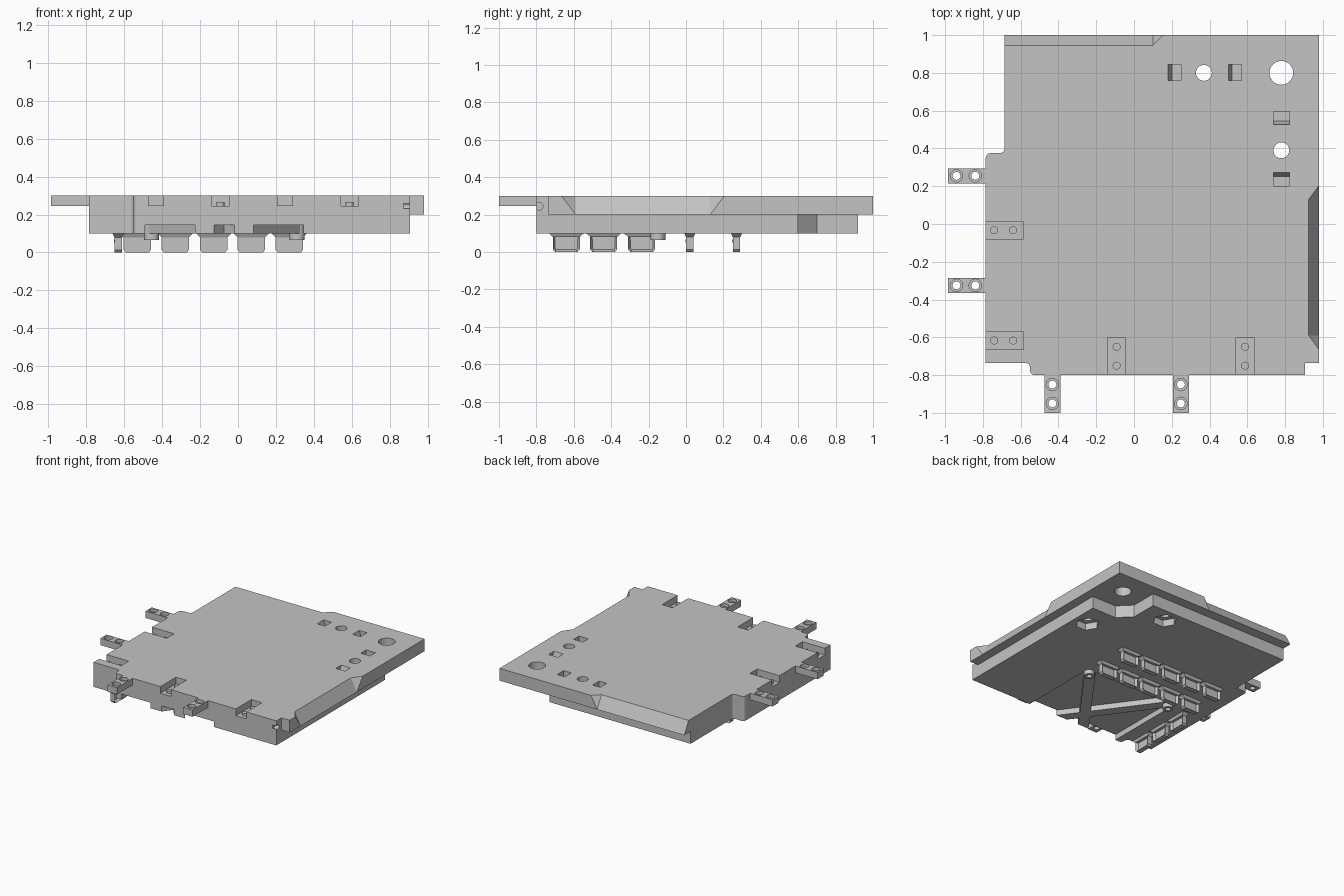
import bpy, bmesh, math
from mathutils import Matrix, Vector

if "Cube" in bpy.data.objects:
    bpy.data.objects.remove(bpy.data.objects["Cube"])

mat = bpy.data.materials.new("plain grey")
mat.diffuse_color = (0.55, 0.55, 0.55, 1)
mat.use_nodes = True
mat.node_tree.nodes["Principled BSDF"].inputs["Base Color"].default_value = mat.diffuse_color


def finish(name, bm):
    bmesh.ops.recalc_face_normals(bm, faces=bm.faces[:])
    me = bpy.data.meshes.new(name)
    bm.to_mesh(me)
    bm.free()
    me.materials.append(mat)
    ob = bpy.data.objects.new(name, me)
    bpy.context.collection.objects.link(ob)
    return ob


def prism(name, pts, z0, z1):
    bm = bmesh.new()
    f = bm.faces.new([bm.verts.new((x, y, z0)) for x, y in pts])
    r = bmesh.ops.extrude_face_region(bm, geom=[f])
    vs = [v for v in r["geom"] if isinstance(v, bmesh.types.BMVert)]
    bmesh.ops.translate(bm, verts=vs, vec=(0, 0, z1 - z0))
    return finish(name, bm)


def rect(x0, x1, y0, y1):
    return [(x0, y0), (x1, y0), (x1, y1), (x0, y1)]


def ring(x, y, r, n=32, a0=0.0):
    return [(x + r * math.cos(a0 + i * math.tau / n), y + r * math.sin(a0 + i * math.tau / n)) for i in range(n)]


def arc(cx, cy, r, a0, a1, n=6):
    return [(cx + r * math.cos(math.radians(a0 + (a1 - a0) * i / n)),
             cy + r * math.sin(math.radians(a0 + (a1 - a0) * i / n))) for i in range(n + 1)]


def hull(name, pts):
    bm = bmesh.new()
    for p in pts:
        bm.verts.new(p)
    bmesh.ops.convex_hull(bm, input=bm.verts[:])
    return finish(name, bm)


def cut(targets, cutter):
    for t in targets:
        m = t.modifiers.new("cut", "BOOLEAN")
        m.operation, m.solver, m.object = "DIFFERENCE", "EXACT", cutter
        bpy.context.view_layer.objects.active = t
        bpy.ops.object.modifier_apply(modifier=m.name)
    bpy.data.objects.remove(cutter)


# Shared left and front outline with rounded steps
left_front = (arc(-0.66, 0.40, 0.025, 180, 270, 1)[:1] and
              [(-0.685, 0.40)] + arc(-0.71, 0.40, 0.025, 0, -90) +
              arc(-0.76, 0.35, 0.025, 90, 180) + [(-0.785, -0.735)] +
              arc(-0.575, -0.76, 0.025, 90, 0) + arc(-0.525, -0.775, 0.025, 180, 270) +
              [(0.905, -0.8)])
upper = prism("upper_plate", [(0.98, 1.0), (-0.685, 1.0)] + left_front[1:] +
              [(0.905, -0.735), (0.98, -0.735)], 0.2, 0.3)
lower = prism("lower_plate", [(0.585, 0.92), (-0.685, 0.92)] + left_front[1:] +
              [(0.905, 0.6), (0.685, 0.6), (0.585, 0.7)], 0.1, 0.2)

# Sloped edges on the right and at the back
right_end = [(0.87, 0.13, 0.4), (1.035, 0.355, 0.4), (1.035, 0.13, 0.1)]
cut([upper], hull("cutter", right_end + [(x, -0.46 - y, z) for x, y, z in right_end]))
cut([upper], hull("cutter", [(0.10, 0.89, 0.4), (0.265, 1.055, 0.4), (0.10, 1.055, 0.1),
                             (-0.8, 0.89, 0.4), (-0.8, 1.055, 0.4), (-0.8, 1.055, 0.1)]))

# Round through holes, with hexagonal nut pockets underneath
cut([upper], prism("cutter", ring(0.78, 0.8, 0.063), 0.05, 0.4))
for x, y in ((0.37, 0.8), (0.78, 0.39)):
    cut([upper, lower], prism("cutter", ring(x, y, 0.042), 0.05, 0.4))
    cut([lower], prism("cutter", ring(x, y, 0.09, 6), 0.05, 0.155))

# Small slots beside the holes, each with one sloped wall
for cx, cy, ang in ((0.215, 0.803, 0), (0.535, 0.803, 0), (0.78, 0.56, 90), (0.78, 0.237, -90)):
    prof = [(-0.041, 0.32), (-0.015, 0.24), (0.035, 0.24), (0.035, 0.32)]
    rot = Matrix.Rotation(math.radians(ang), 3, "Z")
    cut([upper], hull("cutter", [rot @ Vector((u, s * 0.042, z)) + Vector((cx, cy, 0))
                                 for u, z in prof for s in (-1, 1)]))

# Notches with pegs
for a in (-0.033, -0.617):
    cut([upper], prism("cutter", rect(-0.9, -0.585, a - 0.047, a + 0.047), 0.245, 0.4))
    for x in (-0.74, -0.64):
        prism("notch_peg", ring(x, a, 0.021, 20), 0.24, 0.265)
for a in (-0.092, 0.588):
    cut([upper], prism("cutter", rect(a - 0.047, a + 0.047, -0.9, -0.6), 0.245, 0.4))
    for y in (-0.75, -0.65):
        prism("notch_peg", ring(a, y, 0.021, 20), 0.24, 0.265)

# Small sideways hole in the front right corner
pin = prism("cutter", ring(0, 0, 0.02, 20), 0, 0.08)
pin.data.transform(Matrix.Translation((0.87, -0.785, 0.245)) @ Matrix.Rotation(math.pi / 2, 4, "Y"))
cut([upper], pin)


# Connecting tabs with stepped holes
def tab(outline, holes):
    t = prism("connecting_tab", outline, 0.245, 0.3)
    for x, y in holes:
        cut([t], prism("cutter", ring(x, y, 0.021, 20), 0.2, 0.4))
        cut([t], prism("cutter", ring(x, y, 0.033, 24), 0.275, 0.4))


for y in (0.255, -0.325):
    tab(rect(-0.985, -0.785, y - 0.04, y + 0.04), [(-0.94, y), (-0.84, y)])
for x in (-0.432, 0.248):
    tab(rect(x - 0.042, x + 0.042, -1.0, -0.8), [(x, -0.95), (x, -0.85)])

# Shallow pocket under the front, crossed by two ribs
cut([lower], prism("cutter", rect(-0.49, 0.345, -0.9, -0.125), 0.05, 0.145))
for s in (-1, 1):
    mid = -0.0725
    prism("cross_rib", [(mid + s * u, y) for u, y in
                        ((0.055, -0.8), (0.155, -0.8), (-0.34, -0.125), (-0.4175, -0.125), (-0.4175, -0.16))],
          0.1, 0.146)
    post = prism("screw_post", ring(mid + s * 0.383, -0.15, 0.04, 24), 0.065, 0.146)
    cut([post], prism("cutter", ring(mid + s * 0.383, -0.15, 0.02, 20), 0.0, 0.12))


# Hanging clips under the plate
def clip(x, y, ang):
    bm = bmesh.new()
    w, t = 0.072, 0.02
    prof = [(-w, 0.1), (-w, 0.014), (-w + 0.012, 0.0), (w - 0.012, 0.0), (w, 0.014), (w, 0.1)]
    f = bm.faces.new([bm.verts.new((u, -t, z)) for u, z in prof])
    r = bmesh.ops.extrude_face_region(bm, geom=[f])
    vs = [v for v in r["geom"] if isinstance(v, bmesh.types.BMVert)]
    bmesh.ops.translate(bm, verts=vs, vec=(0, 2 * t, 0))
    bmesh.ops.recalc_face_normals(bm, faces=bm.faces[:])
    back = [g for g in bm.faces if g.normal.y > 0.9]
    bmesh.ops.inset_region(bm, faces=back, thickness=0.014)
    bmesh.ops.translate(bm, verts=list(back[0].verts), vec=(0, -0.022, 0))
    body = finish("clip", bm)
    flare = hull("clip_base", [(a * u, b * v, z) for a in (-1, 1) for b in (-1, 1)
                               for u, v, z in ((0.093, 0.03, 0.1), (0.072, 0.02, 0.08))])
    lip = hull("clip_lip", [(a * 0.055, v, z) for a in (-1, 1) for v in (-0.019, -0.024)
                            for z in (0.052, 0.068)])
    m = Matrix.Translation((x, y, 0)) @ Matrix.Rotation(math.radians(ang), 4, "Z")
    for ob in (body, flare, lip):
        ob.data.transform(m)


for x in (-0.53, -0.33, -0.128, 0.07, 0.27):
    for y in (0.02, 0.27):
        clip(x, y, 0)
for y in (-0.64, -0.44, -0.237):
    clip(-0.63, y, -90)
